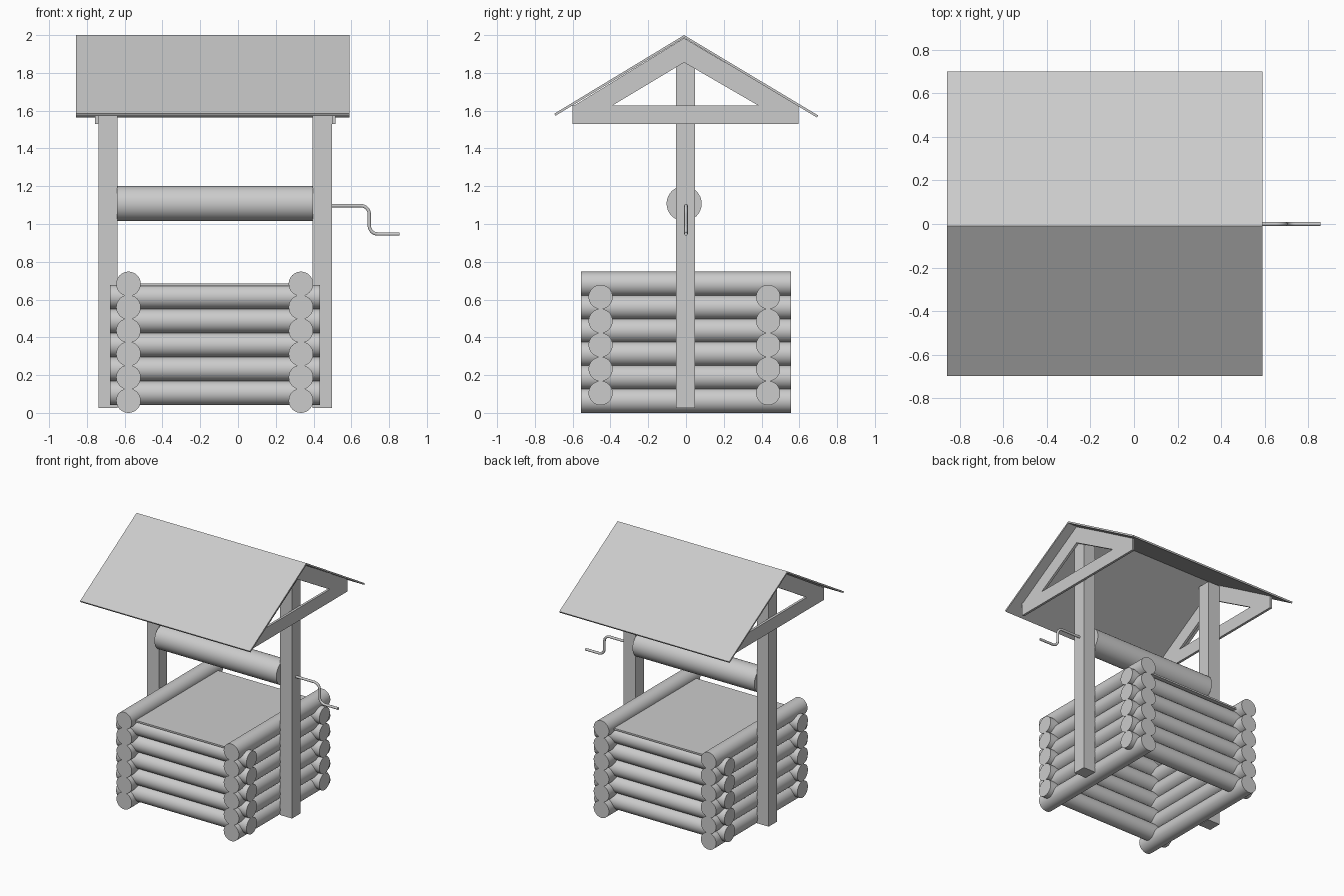
import bpy, bmesh, math
from mathutils import Vector

if "Cube" in bpy.data.objects:
    bpy.data.objects.remove(bpy.data.objects["Cube"])


def add_mesh(name, bm):
    bmesh.ops.recalc_face_normals(bm, faces=bm.faces)
    me = bpy.data.meshes.new(name)
    bm.to_mesh(me)
    bm.free()
    ob = bpy.data.objects.new(name, me)
    bpy.context.collection.objects.link(ob)
    return ob


def prism(name, profile, x0, x1):
    """Extrude a (y, z) outline along x."""
    bm = bmesh.new()
    face = bm.faces.new([bm.verts.new((x0, y, z)) for y, z in profile])
    res = bmesh.ops.extrude_face_region(bm, geom=[face])
    verts = [g for g in res["geom"] if isinstance(g, bmesh.types.BMVert)]
    bmesh.ops.translate(bm, verts=verts, vec=(x1 - x0, 0, 0))
    return add_mesh(name, bm)


def box(name, x0, x1, y0, y1, z0, z1):
    return prism(name, [(y0, z0), (y1, z0), (y1, z1), (y0, z1)], x0, x1)


def log(name, a, b, r):
    """Smooth-sided cylinder from a to b."""
    a, b = Vector(a), Vector(b)
    bpy.ops.mesh.primitive_cylinder_add(vertices=32, radius=r, depth=(b - a).length,
                                        location=(a + b) / 2)
    ob = bpy.context.object
    ob.name = name
    ob.rotation_euler = (b - a).to_track_quat('Z', 'Y').to_euler()
    bpy.ops.object.shade_smooth_by_angle(angle=math.radians(40))


# Interlocking log walls
R = 0.065
for i in range(6):
    z = R + 0.1236 * i
    for side, x in (("left", -0.58), ("right", 0.333)):
        log(f"{side}_wall_log_{i}", (x, -0.557, z), (x, 0.555, z), R)
for i in range(5):
    z = 0.105 + 0.1272 * i
    for side, y in (("front", -0.452), ("back", 0.435)):
        log(f"{side}_wall_log_{i}", (-0.677, y, z), (0.433, y, z), R - 0.001)

# Lid resting between the top logs
box("well_lid", -0.57, 0.323, -0.51, 0.495, 0.672, 0.685)

# Posts with a tie beam and rafters on the outer face
for side, p0, p1, t0, t1 in (("left", -0.738, -0.637, -0.757, -0.738),
                             ("right", 0.395, 0.497, 0.497, 0.515)):
    box(f"{side}_post", p0, p1, -0.053, 0.048, 0.025, 1.945)
    box(f"{side}_tie_beam", t0, t1, -0.60, 0.595, 1.53, 1.628)
    for end, s in (("front", -1), ("back", 1)):
        outline = [(0, 1.984), (0.59, 1.628), (0.385, 1.628), (0, 1.855)]
        prism(f"{side}_{end}_rafter", [(s * y - 0.01 * (1 - y / 0.6), z) for y, z in outline],
              t0, t1)

# Gable roof sheet
prism("roof", [(-0.01, 2.0), (0.699, 1.575), (0.693, 1.564), (-0.01, 1.986),
               (-0.691, 1.573), (-0.697, 1.584)], -0.857, 0.59)

# Winding drum
log("rope_drum", (-0.64, -0.01, 1.108), (0.398, -0.01, 1.108), 0.093)

# Bent crank handle with rounded corners
cr = 0.045
path = [(0.40, 1.097)]
for k in range(7):
    a = math.pi / 2 * (1 - k / 6)
    path.append((0.695 - cr + cr * math.cos(a), 1.097 - cr + cr * math.sin(a)))
for k in range(7):
    a = math.pi + math.pi / 2 * k / 6
    path.append((0.695 + cr + cr * math.cos(a), 0.947 + cr + cr * math.sin(a)))
path.append((0.855, 0.947))
cu = bpy.data.curves.new("crank_handle", 'CURVE')
cu.dimensions = '3D'
cu.bevel_depth = 0.0095
cu.bevel_resolution = 3
cu.use_fill_caps = True
sp = cu.splines.new('POLY')
sp.points.add(len(path) - 1)
for pt, (x, z) in zip(sp.points, path):
    pt.co = (x, 0.0, z, 1)
sp.use_smooth = True
bpy.context.collection.objects.link(bpy.data.objects.new("crank_handle", cu))
